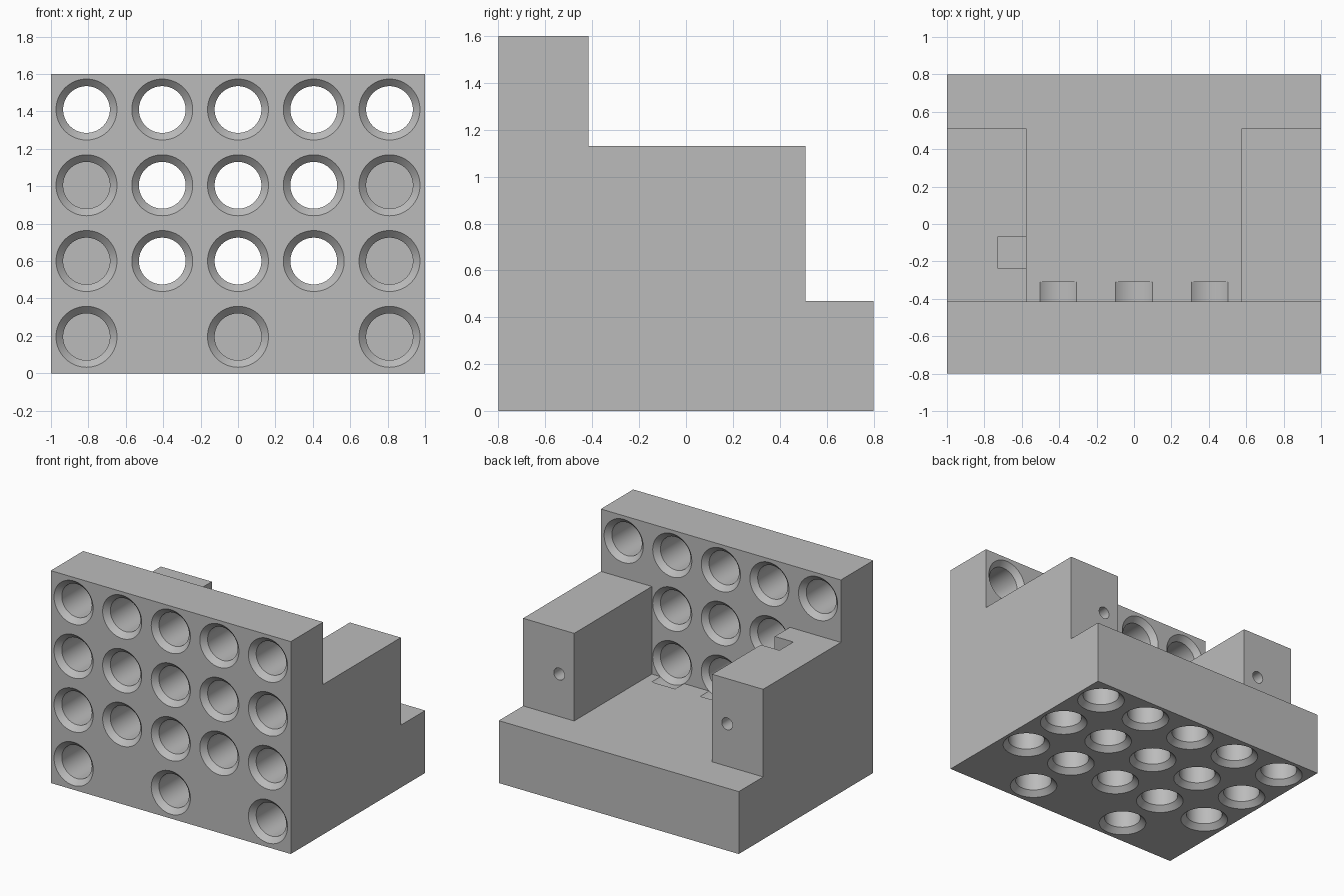
import bpy, bmesh, math
from mathutils import Matrix, Vector

cube = bpy.data.objects.get("Cube")
if cube:
    bpy.data.objects.remove(cube, do_unlink=True)

PITCH, RIM, BORE = 0.405, 0.163, 0.125
CHAMFER = RIM - BORE
FRONT, PLATE_BACK, BACK = -0.8, -0.415, 0.8
ARM_BACK, ARM_IN = 0.51, 0.575
BASE_TOP, ARM_TOP, TOP = 0.47, 1.13, 1.6
DEPTH = PLATE_BACK - FRONT
OVER = 0.02


def make_object(name, bm):
    bmesh.ops.recalc_face_normals(bm, faces=bm.faces)
    mesh = bpy.data.meshes.new(name)
    bm.to_mesh(mesh)
    bm.free()
    ob = bpy.data.objects.new(name, mesh)
    bpy.context.collection.objects.link(ob)
    return ob


def box(bm, lo, hi):
    lo, hi = Vector(lo), Vector(hi)
    bmesh.ops.create_cube(bm, size=1, matrix=Matrix.Translation((lo + hi) / 2)
                          @ Matrix.Diagonal((*(hi - lo), 1)))


def turned(bm, profile, matrix, sides=64):
    """Solid of revolution about local z from (radius, height) pairs."""
    rings = [[bm.verts.new(matrix @ Vector((r * math.cos(a), r * math.sin(a), h)))
              for a in (math.tau * i / sides for i in range(sides))]
             for r, h in profile]
    for low, high in zip(rings, rings[1:]):
        for i in range(sides):
            j = (i + 1) % sides
            bm.faces.new((low[i], low[j], high[j], high[i]))
    bm.faces.new(rings[0][::-1])
    bm.faces.new(rings[-1])


# Stepped block, extruded from its side outline
outline = [(FRONT, 0), (BACK, 0), (BACK, BASE_TOP), (ARM_BACK, BASE_TOP),
           (ARM_BACK, ARM_TOP), (PLATE_BACK, ARM_TOP), (PLATE_BACK, TOP), (FRONT, TOP)]
bm = bmesh.new()
side = bm.faces.new([bm.verts.new((-1, y, z)) for y, z in outline])
sweep = bmesh.ops.extrude_face_region(bm, geom=[side])["geom"]
bmesh.ops.translate(bm, vec=(2, 0, 0),
                    verts=[v for v in sweep if isinstance(v, bmesh.types.BMVert)])
body = make_object("stepped_bracket", bm)

# Channel between the arms, and the small notch in one arm
bm = bmesh.new()
box(bm, (-ARM_IN, PLATE_BACK, BASE_TOP), (ARM_IN, BACK, TOP + OVER))
channel = make_object("channel_cutter", bm)
bm = bmesh.new()
box(bm, (-0.73, -0.235, 0.96), (-ARM_IN + OVER, -0.07, ARM_TOP + OVER))
notch = make_object("notch_cutter", bm)

# Chamfered holes: blind ones, and through ones with rear clearance
entry = [(RIM, -OVER), (RIM, 0), (BORE, CHAMFER)]
blind = entry + [(BORE, DEPTH)]
through = entry + [(BORE, DEPTH - CHAMFER), (RIM, DEPTH), (RIM, DEPTH + 0.105)]
into_front = Matrix.Rotation(-math.pi / 2, 4, "X")
bm = bmesh.new()
for row in range(4):
    z = 0.195 + row * PITCH
    for col in range(-2, 3):
        x = col * PITCH
        # front face holes
        if row or col % 2 == 0:
            is_open = row == 3 or (row and abs(col) < 2)
            turned(bm, through if is_open else blind,
                   Matrix.Translation((x, FRONT, z)) @ into_front)
        # underside holes
        if row or col % 2:
            turned(bm, blind, Matrix.Translation((x, (row - 1.5) * PITCH, 0)))
holes = make_object("hole_cutters", bm)

# Screw holes in the rear ends of the arms
bm = bmesh.new()
for s in (-1, 1):
    turned(bm, [(0.045, -OVER), (0.045, 0.4)],
           Matrix.Translation((s * 0.70, ARM_BACK, 0.79))
           @ Matrix.Rotation(math.pi / 2, 4, "X"), 32)
screws = make_object("screw_hole_cutters", bm)

# Cut everything out of the block
for cutter in (channel, notch, holes, screws):
    mod = body.modifiers.new(cutter.name, "BOOLEAN")
    mod.operation, mod.solver, mod.object = "DIFFERENCE", "EXACT", cutter
bpy.context.view_layer.objects.active = body
for ob in bpy.context.selected_objects:
    ob.select_set(False)
body.select_set(True)
for mod in list(body.modifiers):
    bpy.ops.object.modifier_apply(modifier=mod.name)
for cutter in (channel, notch, holes, screws):
    bpy.data.objects.remove(cutter, do_unlink=True)

# Plain grey
grey = bpy.data.materials.new("light_grey")
grey.use_nodes = True
colour = (0.5, 0.5, 0.5, 1)
grey.diffuse_color = colour
grey.node_tree.nodes["Principled BSDF"].inputs["Base Color"].default_value = colour
body.data.materials.clear()
body.data.materials.append(grey)
bpy.ops.object.shade_smooth_by_angle(angle=math.radians(25))
